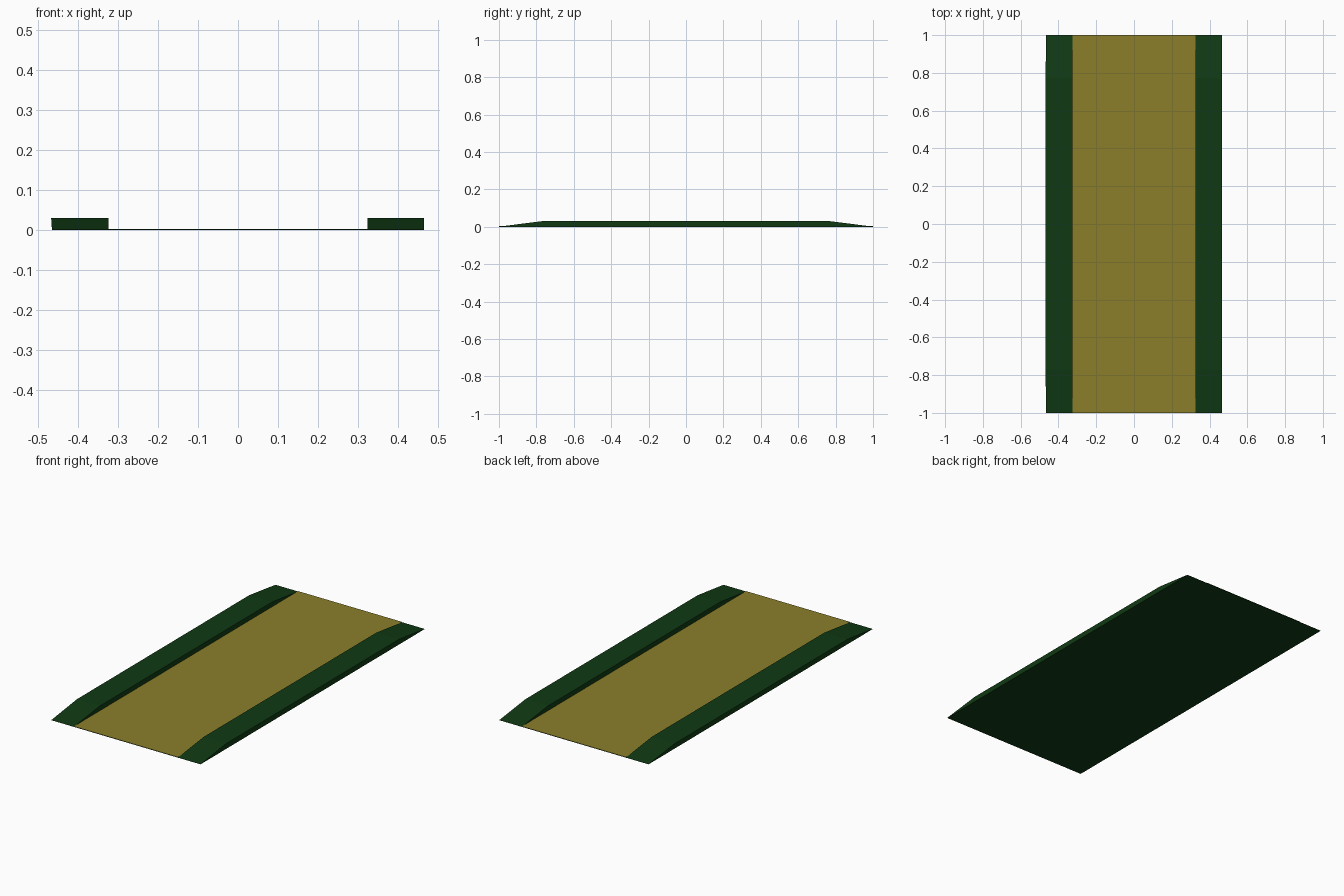
import bpy, bmesh

if "Cube" in bpy.data.objects:
    bpy.data.objects.remove(bpy.data.objects["Cube"])


def material(name, color):
    m = bpy.data.materials.new(name)
    m.diffuse_color = (*color, 1)
    m.use_nodes = True
    m.node_tree.nodes["Principled BSDF"].inputs["Base Color"].default_value = m.diffuse_color
    return m


green = material("dark_green", (0.005, 0.042, 0.007))
yellow = material("mustard", (0.26, 0.21, 0.023))

THICK = 0.003      # floor sheet
HEIGHT = 0.03      # side rails
INNER, OUTER = 0.325, 0.466
RAMP = 0.77        # where the rail tops start to slope down


def extrude_profile(name, profile, x0, x1, mats):
    """Extrude a closed (y, z) side profile from x0 to x1."""
    bm = bmesh.new()
    face = bm.faces.new([bm.verts.new((x0, y, z)) for y, z in profile])
    out = bmesh.ops.extrude_face_region(bm, geom=[face])
    for v in out["geom"]:
        if isinstance(v, bmesh.types.BMVert):
            v.co.x = x1
    bmesh.ops.recalc_face_normals(bm, faces=bm.faces)
    mesh = bpy.data.meshes.new(name)
    bm.to_mesh(mesh)
    bm.free()
    for m in mats:
        mesh.materials.append(m)
    obj = bpy.data.objects.new(name, mesh)
    bpy.context.collection.objects.link(obj)
    return obj


# Floor: green sheet with a mustard walking surface
floor = extrude_profile("floor_sheet", [(-1, 0), (1, 0), (1, THICK), (-1, THICK)],
                        -INNER, INNER, [green, yellow])
for p in floor.data.polygons:
    if p.normal.z > 0.9:
        p.material_index = 1

# Raised side rails, ramped down at both ends
rail = [(-1, 0), (1, 0), (1, 0.001), (RAMP, HEIGHT), (-RAMP, HEIGHT), (-1, 0.001)]
extrude_profile("right_rail", rail, INNER, OUTER, [green])
left = extrude_profile("left_rail", rail, -INNER, -OUTER, [green])

# Left rail's outer wall leans out very slightly
for v in left.data.vertices:
    if v.co.x < -0.4 and v.co.z > 0.02:
        v.co.x -= 0.002
